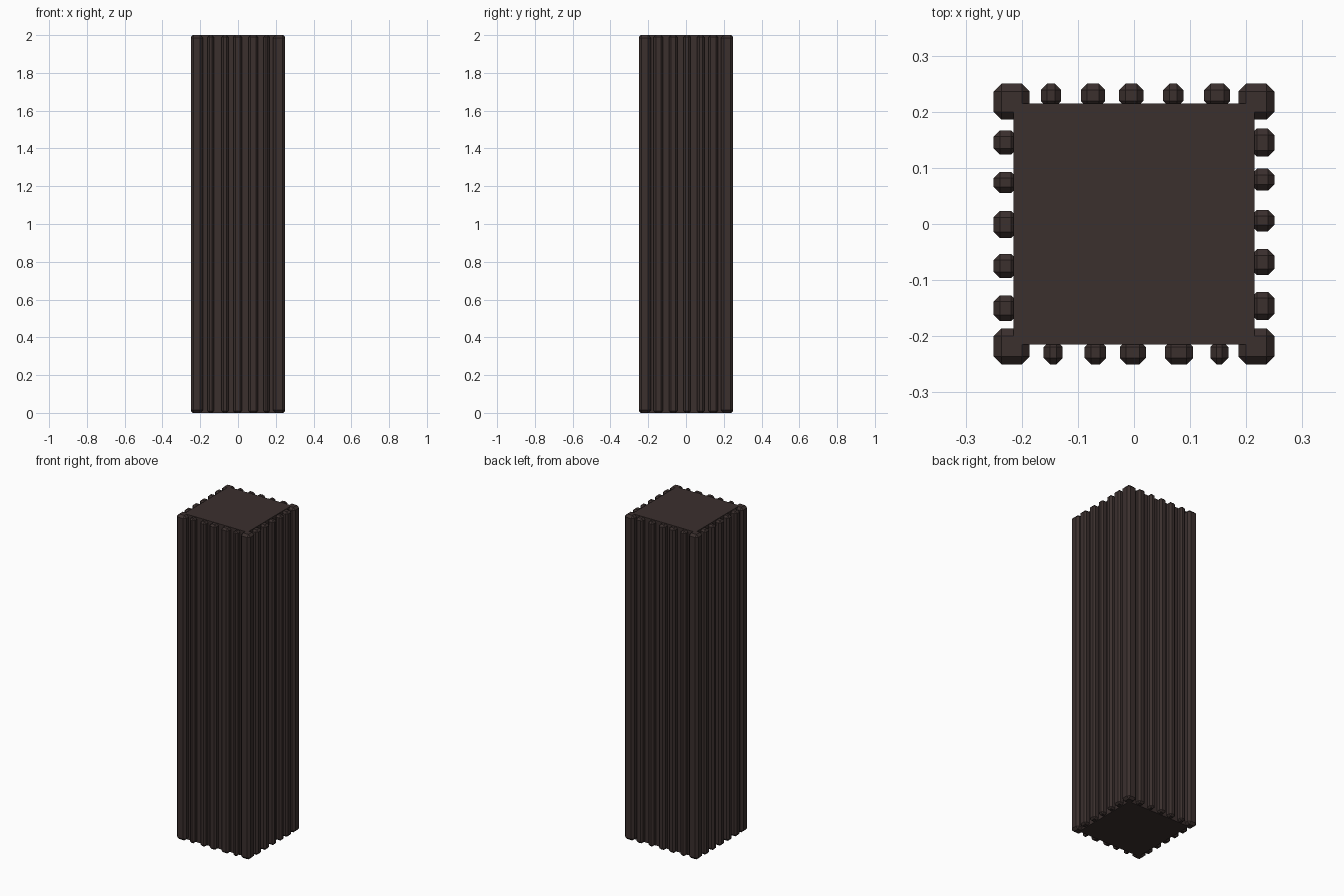
import bpy, bmesh

if "Cube" in bpy.data.objects:
    bpy.data.objects.remove(bpy.data.objects["Cube"])

mat = bpy.data.materials.new("dark_wood")
mat.diffuse_color = (0.043, 0.029, 0.027, 1)
mat.use_nodes = True
mat.node_tree.nodes["Principled BSDF"].inputs["Base Color"].default_value = mat.diffuse_color
HALF, HEIGHT = 0.25, 2.0


def box(name, cx, cy, sx, sy, z0, z1, bevel=0):
    """Flat-shaded box with single-segment chamfered edges."""
    bm = bmesh.new()
    bmesh.ops.create_cube(bm, size=1)
    bmesh.ops.scale(bm, vec=(sx, sy, z1 - z0), verts=bm.verts)
    bmesh.ops.translate(bm, vec=(cx, cy, (z0 + z1) / 2), verts=bm.verts)
    if bevel:
        bmesh.ops.bevel(bm, geom=bm.edges[:], offset=bevel, segments=1,
                        profile=0.5, affect='EDGES')
    me = bpy.data.meshes.new(name)
    bm.to_mesh(me)
    bm.free()
    me.materials.append(mat)
    ob = bpy.data.objects.new(name, me)
    bpy.context.collection.objects.link(ob)
    return ob


# Square core of the pillar
box("core", 0, 0, 0.43, 0.43, 0, HEIGHT)

# Corner posts
POST = 0.064
for sx in (-1, 1):
    for sy in (-1, 1):
        c = HALF - POST / 2
        box("corner_post", sx * c, sy * c, POST, POST, 0, HEIGHT, 0.014)

# Bark ridges: (position along the face, width)
faces = {
    "back": [(-.148, .036), (-.073, .043), (-.005, .043), (.070, .036), (.148, .046)],
    "front": [(-.144, .034), (-.069, .038), (-.002, .046), (.080, .050), (.152, .032)],
    "left": [(.145, .043), (.074, .038), (-.001, .048), (-.075, .043), (-.150, .046)],
    "right": [(.145, .050), (.079, .039), (.006, .038), (-.068, .046), (-.146, .050)],
}
DEPTH = 0.042
for face, ridges in faces.items():
    out = (HALF - DEPTH / 2) * (1 if face in ("back", "right") else -1)
    for pos, width in ridges:
        if face in ("back", "front"):
            box(face + "_ridge", pos, out, width, DEPTH, 0, HEIGHT, 0.011)
        else:
            box(face + "_ridge", out, pos, DEPTH, width, 0, HEIGHT, 0.011)
